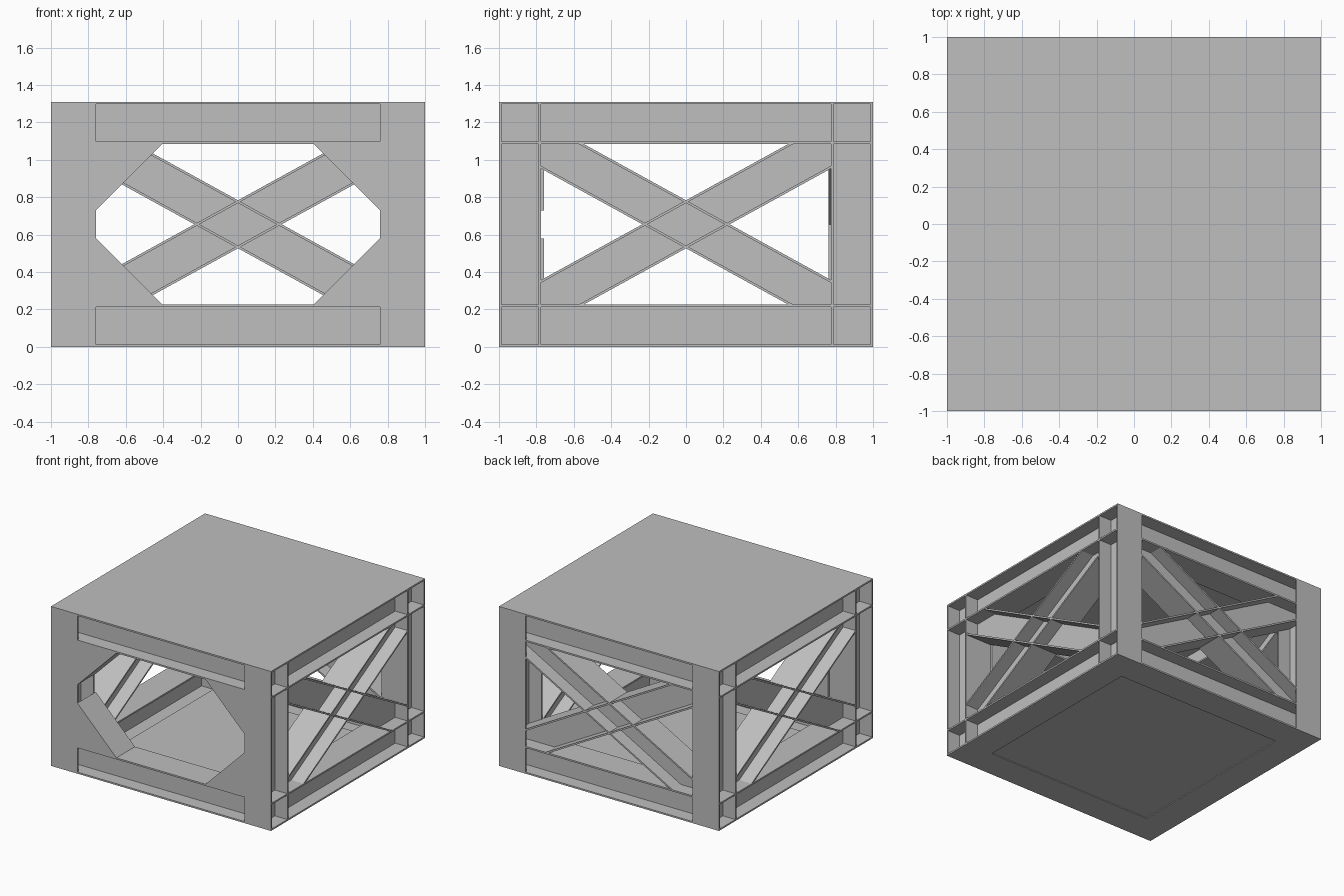
import bpy, bmesh
from math import cos, sin, atan
from mathutils import Matrix, Vector

old = bpy.data.objects.get("Cube")
if old:
    bpy.data.objects.remove(old, do_unlink=True)

H = 1.31        # overall height
T = 0.013       # plate thickness
DEPTH = 0.225   # beam section height
WIDTH = 0.24    # beam flange width
MID = 1 - WIDTH / 2
X, Y, Z = Vector((1, 0, 0)), Vector((0, 1, 0)), Vector((0, 0, 1))

steel = bpy.data.materials.new("grey steel")
steel.use_nodes = True
steel.diffuse_color = (0.52, 0.52, 0.52, 1)
steel.node_tree.nodes["Principled BSDF"].inputs["Base Color"].default_value = steel.diffuse_color


def finish(name, bm):
    bmesh.ops.recalc_face_normals(bm, faces=bm.faces)
    mesh = bpy.data.meshes.new(name)
    bm.to_mesh(mesh)
    bm.free()
    mesh.materials.append(steel)
    obj = bpy.data.objects.new(name, mesh)
    bpy.context.collection.objects.link(obj)


def add_box(bm, size, center, frame=Matrix.Identity(4)):
    m = frame @ Matrix.Translation(center) @ Matrix.Diagonal((*size, 1))
    bmesh.ops.create_cube(bm, size=1, matrix=m)


def clip(bm, point, normal):
    cut = bmesh.ops.bisect_plane(bm, geom=bm.verts[:] + bm.edges[:] + bm.faces[:],
                                 plane_co=point, plane_no=normal, clear_outer=True)
    edges = [e for e in cut["geom_cut"] if isinstance(e, bmesh.types.BMEdge)]
    bmesh.ops.holes_fill(bm, edges=edges)


def i_beam(name, center, along, across, length, width=WIDTH, clips=()):
    """I-section: two flanges spread in 'across', joined by a web."""
    up = along.cross(across)
    frame = Matrix((along, across, up)).transposed().to_4x4()
    frame.translation = center
    bm = bmesh.new()
    for s in (-1, 1):
        add_box(bm, (length, width, T), (0, 0, s * (DEPTH - T) / 2), frame)
    add_box(bm, (length, T, DEPTH - 2 * T), (0, 0, 0), frame)
    for point, normal in clips:
        clip(bm, point, normal)
    finish(name, bm)


# Corner columns
for sx, side in ((1, "left"), (-1, "right")):
    for sy, end in ((-1, "front"), (1, "back")):
        i_beam(f"{end}_{side}_column", Vector((sx * MID, sy * (1 - DEPTH / 2), H / 2)), Z, X, H)

# Horizontal beams at the top and bottom of every side
for z, level in ((DEPTH / 2, "lower"), (H - DEPTH / 2, "upper")):
    for s, end, side in ((-1, "front", "right"), (1, "back", "left")):
        i_beam(f"{level}_{end}_beam", Vector((0, s * MID, z)), X, Y, 2 * MID)
        i_beam(f"{level}_{side}_beam", Vector((s * MID, 0, z)), Y, X, 2)

# Crossed diagonal braces on the back, left and right
angle = atan(0.55)
for name, center, run, across, reach in (
        ("back", Vector((0, MID, H / 2)), X, Y, MID),
        ("left", Vector((MID, 0, H / 2)), Y, X, 1 - DEPTH),
        ("right", Vector((-MID, 0, H / 2)), Y, X, 1 - DEPTH)):
    limits = [(run * reach, run), (-run * reach, -run),
              (Z * (H - DEPTH), Z), (Z * DEPTH, -Z)]
    for s, lean in ((1, "rising"), (-1, "falling")):
        along = run * cos(angle) + Z * s * sin(angle)
        i_beam(f"{name}_{lean}_brace", center, along, across, 2.6, WIDTH - 0.004, limits)

# Triangular gussets that turn the front opening into an octagon
LEG = 0.355
for sx, side in ((1, "left"), (-1, "right")):
    for sz, level in ((1, "upper"), (-1, "lower")):
        x, z = sx * (1 - WIDTH), H / 2 + sz * (H / 2 - DEPTH)
        bm = bmesh.new()
        face = bm.faces.new([bm.verts.new(p) for p in (
            (x, -1, z), (x - sx * LEG, -1, z), (x, -1, z - sz * LEG))])
        new = bmesh.ops.extrude_face_region(bm, geom=[face])["geom"]
        bmesh.ops.translate(bm, vec=Y * WIDTH,
                            verts=[v for v in new if isinstance(v, bmesh.types.BMVert)])
        finish(f"{level}_{side}_gusset", bm)

# Roof sheet and slightly recessed floor sheet
bm = bmesh.new()
add_box(bm, (2, 2, T), (0, 0, H - T / 2))
finish("roof_plate", bm)

bm = bmesh.new()
inner = 2 * (1 - WIDTH)
add_box(bm, (inner, inner, T), (0, 0, T))
finish("floor_plate", bm)

# Corner pads closing the bottom rim
for sx in (-1, 1):
    for sy in (-1, 1):
        bm = bmesh.new()
        add_box(bm, (WIDTH, WIDTH, T), (sx * MID, sy * MID, T / 2))
        finish("bottom_corner_pad", bm)
